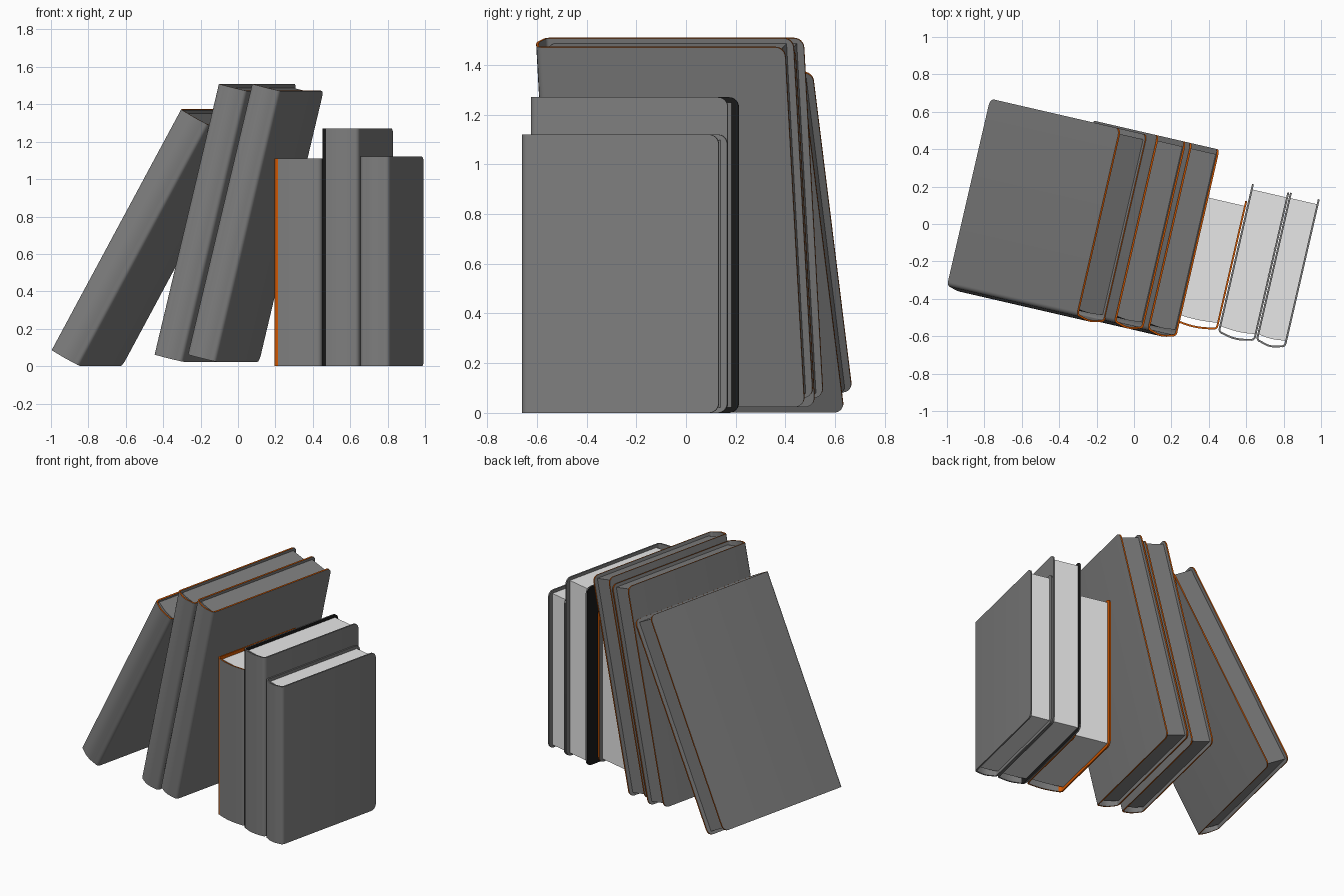
import bpy
import bmesh
from math import sin, cos, pi, sqrt, radians
from mathutils import Matrix

cube = bpy.data.objects.get("Cube")
if cube:
    bpy.data.objects.remove(cube, do_unlink=True)


def material(name, rgb):
    m = bpy.data.materials.new(name)
    m.use_nodes = True
    m.diffuse_color = (*rgb, 1)
    m.node_tree.nodes["Principled BSDF"].inputs["Base Color"].default_value = (*rgb, 1)
    return m


GREY = material("cover grey", (0.21, 0.21, 0.21))
PAPER = material("paper white", (0.8, 0.8, 0.8))
ORANGE = material("orange", (0.68, 0.1, 0.0))
BLACK = material("black", (0.01, 0.01, 0.01))

THICK = 0.01      # cover board thickness
CORNER = 0.04     # rounded corners of the boards
FOLD = 0.025      # rounded folds of the spine
ROW = Matrix.Rotation(radians(-13), 4, "Z")


def finish(name, bm, mats, matrix):
    mesh = bpy.data.meshes.new(name)
    bm.to_mesh(mesh)
    bm.free()
    for m in mats:
        mesh.materials.append(m)
    ob = bpy.data.objects.new(name, mesh)
    bpy.context.collection.objects.link(ob)
    ob.matrix_world = matrix
    bpy.ops.object.select_all(action="DESELECT")
    ob.select_set(True)
    bpy.context.view_layer.objects.active = ob
    return ob


def smooth():
    bpy.ops.object.shade_smooth_by_angle(angle=radians(35))


def board_side(depth):
    """Depth and corner trim of each column, from the fore edge to the fold."""
    cols = []
    for i in range(7):
        ang = pi / 2 * i / 6
        cols.append((depth - CORNER + CORNER * cos(ang), CORNER * (1 - sin(ang))))
    return cols


def cover_path(width, depth):
    """Column positions (x, y, trim) around board, spine and board."""
    side = board_side(depth)
    path = [(0, y, trim) for y, trim in side]
    for i in range(6):
        ang = pi / 2 * i / 5
        path.append((FOLD * (1 - cos(ang)), FOLD * (1 - sin(ang)), 0))
    for i in range(1, 8):
        f = i / 8
        path.append((FOLD + (width - 2 * FOLD) * f, -0.012 * sin(pi * f), 0))
    for i in range(6):
        ang = pi / 2 * i / 5
        path.append((width - FOLD * (1 - sin(ang)), FOLD * (1 - cos(ang)), 0))
    return path + [(width, y, trim) for y, trim in reversed(side)]


def cover(name, width, depth, height, rim, left, matrix):
    bm = bmesh.new()
    cols = [(bm.verts.new((x, y, t)), bm.verts.new((x, y, height - t)))
            for x, y, t in cover_path(width, depth)]
    for (a, b), (c, d) in zip(cols, cols[1:]):
        face = bm.faces.new((a, c, d, b))
        # left board and its fold may have their own colour
        if face.calc_center_median().x < FOLD * 0.95:
            face.material_index = 2
    ob = finish(name, bm, (GREY, rim, left, rim), matrix)
    mod = ob.modifiers.new("board thickness", "SOLIDIFY")
    mod.thickness = THICK
    mod.offset = -1
    mod.material_offset_rim = 1
    bpy.ops.object.modifier_apply(modifier=mod.name)
    smooth()


def pages(name, width, depth, height, mat, matrix):
    inset = 0.022
    outline = [(width - THICK, depth - 0.028), (THICK, depth - 0.028)]
    for i in range(9):
        f = i / 8
        outline.append((THICK + (width - 2 * THICK) * f, 0.04 - 0.008 * sin(pi * f)))
    bm = bmesh.new()
    base = bm.faces.new([bm.verts.new((x, y, inset)) for x, y in outline])
    top = bmesh.ops.extrude_face_region(bm, geom=[base])["geom"]
    bmesh.ops.translate(bm, vec=(0, 0, height - 2 * inset),
                        verts=[g for g in top if isinstance(g, bmesh.types.BMVert)])
    bmesh.ops.recalc_face_normals(bm, faces=bm.faces)
    finish(name, bm, (mat,), matrix)
    smooth()


# name, (row position, spine depth, base height), lean, (width, depth, height),
# paper, rim colour, left board colour
BOOKS = [
    ("far_left_book", (-0.90, -0.55, 0.087), 28.9, (0.177, 1.03, 1.47), GREY, ORANGE, GREY),
    ("leaning_book", (-0.338, -0.54, 0.062), 13.7, (0.163, 1.03, 1.49), GREY, ORANGE, GREY),
    ("front_leaning_book", (-0.155, -0.54, 0.062), 13.7, (0.163, 1.03, 1.49), GREY, ORANGE, GREY),
    ("short_book", (0.30, -0.455, 0), 0, (0.262, 0.71, 1.11), PAPER, ORANGE, ORANGE),
    ("tall_book", (0.567, -0.468, 0), 0, (0.204, 0.818, 1.27), PAPER, GREY, BLACK),
    ("right_book", (0.775, -0.465, 0), 0, (0.163, 0.816, 1.12), PAPER, GREY, GREY),
]

for name, place, lean, size, paper, rim, left in BOOKS:
    matrix = ROW @ Matrix.Translation(place) @ Matrix.Rotation(radians(lean), 4, "Y")
    cover(name + "_cover", *size, rim, left, matrix)
    pages(name + "_pages", *size, paper, matrix)
